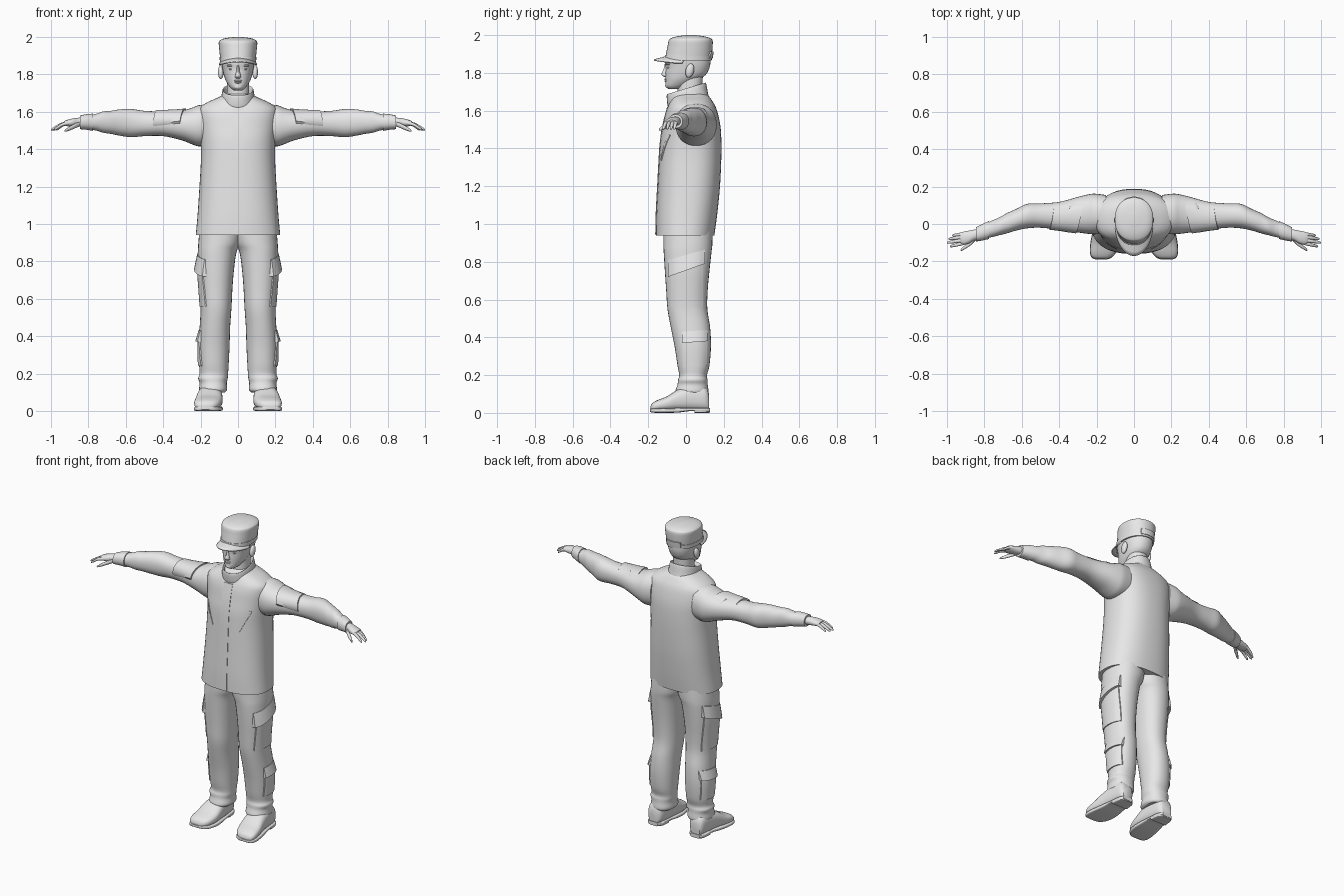
import bpy, bmesh
from math import sin, cos, pi, radians
from mathutils import Vector, Matrix
from mathutils.bvhtree import BVHTree

cube = bpy.data.objects.get("Cube")
if cube:
    bpy.data.objects.remove(cube, do_unlink=True)

GREY = (0.8, 0.8, 0.8, 1)
mat = bpy.data.materials.new("plain grey")
mat.use_nodes = True
mat.diffuse_color = GREY
mat.node_tree.nodes["Principled BSDF"].inputs["Base Color"].default_value = GREY


def finish(name, bm, fix=True):
    if fix:
        bmesh.ops.recalc_face_normals(bm, faces=bm.faces)
    me = bpy.data.meshes.new(name)
    bm.to_mesh(me)
    bm.free()
    me.materials.append(mat)
    ob = bpy.data.objects.new(name, me)
    bpy.context.collection.objects.link(ob)
    bpy.ops.object.select_all(action='DESELECT')
    ob.select_set(True)
    bpy.context.view_layer.objects.active = ob
    bpy.ops.object.shade_smooth_by_angle(angle=radians(42))
    return ob


def spline(rows, steps):
    """Smooth in-between rows that pass through the given ones."""
    out = []
    last = len(rows) - 1
    for i in range(last):
        a, b, c, d = (rows[min(max(k, 0), last)] for k in range(i - 1, i + 3))
        for s in range(steps):
            t = s / steps
            out.append([q + t / 2 * (r - p + t * (2 * p - 5 * q + 4 * r - w + t * (3 * (q - r) + w - p)))
                        for p, q, r, w in zip(a, b, c, d)])
    return out + [rows[last]]


def loft(name, axis, rows, power=2.2, sides=32, steps=4, shear=0, caps=True):
    """Rows are (position on axis, low u, high u, low v, high v)."""
    bm = bmesh.new()
    rings = []
    for t, u0, u1, v0, v1 in spline(rows, steps):
        ring = []
        for k in range(sides):
            a = 2 * pi * k / sides
            c, s = cos(a), sin(a)
            c = abs(c) ** (2 / power) * (1 if c > 0 else -1)
            s = abs(s) ** (2 / power) * (1 if s > 0 else -1)
            p = [(u0 + u1 + (u1 - u0) * c) / 2, (v0 + v1 + (v1 - v0) * s) / 2]
            p.insert(axis, t)
            p[2] += shear * p[1]
            ring.append(bm.verts.new(p))
        rings.append(ring)
    for r, q in zip(rings, rings[1:]):
        for k in range(sides):
            j = (k + 1) % sides
            bm.faces.new((r[k], r[j], q[j], q[k]))
    if caps:
        bm.faces.new(rings[0])
        bm.faces.new(rings[-1])
    return finish(name, bm)


def sym(rows):
    return [(z, -w, w, y0, y1) for z, w, y0, y1 in rows]


def ball(name, loc, size, turn=0):
    bm = bmesh.new()
    bmesh.ops.create_uvsphere(bm, u_segments=20, v_segments=12, radius=1)
    m = Matrix.Translation(loc) @ Matrix.Rotation(turn, 4, 'X') @ Matrix.Diagonal((*size, 1))
    bmesh.ops.transform(bm, matrix=m, verts=bm.verts)
    return finish(name, bm)


def patch(name, target, corners, d, t0, t1, n=10):
    """Panel laid on the target along d, rising from t0 at its top to t1 at its bottom."""
    me = target.data
    tree = BVHTree.FromPolygons([v.co for v in me.vertices], [p.vertices for p in me.polygons])
    a, b, c, e = (Vector(p) for p in corners)
    d = Vector(d).normalized()
    bm = bmesh.new()
    grid = []
    for i in range(n + 1):
        v = i / n
        row = []
        for j in range(n + 1):
            p = a.lerp(b, j / n).lerp(e.lerp(c, j / n), v)
            hit = tree.ray_cast(p - d * 0.3, d)[0] or tree.find_nearest(p)[0]
            row.append(bm.verts.new(hit - d * (t0 + (t1 - t0) * v)))
        grid.append(row)
    for r, q in zip(grid, grid[1:]):
        for j in range(n):
            bm.faces.new((r[j], r[j + 1], q[j + 1], q[j]))
    bm.normal_update()
    if sum((f.normal.dot(d) for f in bm.faces)) > 0:
        bmesh.ops.reverse_faces(bm, faces=bm.faces)
    edge = [e for e in bm.edges if e.is_boundary]
    new = bmesh.ops.extrude_edge_only(bm, edges=edge)["geom"]
    bmesh.ops.translate(bm, vec=d * (max(t0, t1) + 0.004), verts=[g for g in new if isinstance(g, bmesh.types.BMVert)])
    return finish(name, bm, False)


def mirror(ob):
    bm = bmesh.new()
    bm.from_mesh(ob.data)
    bmesh.ops.scale(bm, vec=(-1, 1, 1), verts=bm.verts)
    bmesh.ops.reverse_faces(bm, faces=bm.faces)
    finish(ob.name.replace("left", "right"), bm, False)


# Jacket body and collar
jacket = loft("jacket", 2, sym([
    (0.94, .226, -.16, .15), (1.05, .216, -.158, .165), (1.2, .206, -.15, .18), (1.35, .198, -.142, .187),
    (1.45, .2, -.135, .187), (1.52, .207, -.122, .182), (1.58, .212, -.11, .17), (1.62, .205, -.097, .157),
    (1.65, .165, -.083, .14), (1.675, .11, -.07, .122), (1.695, .07, -.05, .1)]), power=2.4, sides=48)
loft("collar", 2, sym([
    (1.62, .1, -.085, .125), (1.66, .092, -.098, .116), (1.71, .084, -.102, .107),
    (1.712, .077, -.094, .1), (1.66, .066, -.07, .09)]), shear=.3, caps=False)
FRONT = (0, 1, 0)
patch("front_placket", jacket, [(-.03, 0, 1.62), (.03, 0, 1.62), (.03, 0, .945), (-.03, 0, .945)], FRONT, .003, .003)
welt = patch("left_chest_welt", jacket, [(.15, 0, 1.475), (.162, 0, 1.47), (.1, 0, 1.335), (.088, 0, 1.34)],
             FRONT, .004, .004)
mirror(welt)

# Neck, head and face
loft("neck", 2, sym([(1.6, .065, -.04, .09), (1.68, .06, -.045, .085), (1.8, .06, -.04, .09)]))
loft("head", 2, sym([
    (1.715, .024, -.093, -.03), (1.73, .042, -.107, .005), (1.76, .062, -.108, .06), (1.79, .074, -.109, .105),
    (1.83, .083, -.108, .125), (1.87, .088, -.112, .13), (1.92, .085, -.09, .125)]))
loft("nose", 2, sym([(1.778, .009, -.115, -.08), (1.785, .017, -.125, -.08), (1.795, .015, -.13, -.08),
                     (1.82, .009, -.119, -.08), (1.85, .009, -.112, -.08)]), sides=12)
ball("upper_lip", (0, -.106, 1.766), (.021, .009, .005))
ball("lower_lip", (0, -.106, 1.757), (.018, .008, .005))
ball("chin", (0, -.096, 1.733), (.022, .014, .014))
for part, loc, size, turn in [
        ("left_ear", (.092, .02, 1.812), (.015, .022, .038), -.25),
        ("left_eye", (.034, -.092, 1.828), (.014, .009, .006), 0),
        ("left_brow", (.034, -.092, 1.847), (.025, .013, .007), 0)]:
    mirror(ball(part, loc, size, turn))

# Cap with band, back tab and brim
cap = loft("cap_crown", 2, sym([
    (1.87, .094, -.112, .132), (1.9, .097, -.106, .137), (1.94, .101, -.098, .141), (1.97, .103, -.092, .141),
    (1.982, .096, -.082, .132), (1.993, .07, -.05, .1), (2.0, .015, .0, .05)]), sides=40)
loft("cap_band", 2, sym([(1.866, .097, -.115, .136), (1.885, .098, -.113, .138), (1.892, .0985, -.111, .139)]), sides=40)
patch("cap_back_tab", cap, [(-.05, .1, 1.912), (.05, .1, 1.912), (.05, .1, 1.877), (-.05, .1, 1.877)],
      (0, -1, 0), .008, .008)
bm = bmesh.new()
strips = []
for i in range(25):
    a = radians(-80 + 160 * i / 24)
    s, c = sin(a), cos(a)
    strips.append([bm.verts.new((s * (.09 + .012 * k), .01 - c * (.105 + .075 * k),
                                 1.888 - .02 * k - .018 * s * s)) for k in (0, .35, .7, 1)])
for r, q in zip(strips, strips[1:]):
    for k in range(3):
        bm.faces.new((r[k], r[k + 1], q[k + 1], q[k]))
brim = finish("cap_brim", bm)
solid = brim.modifiers.new("thickness", 'SOLIDIFY')
solid.thickness = .007
solid.offset = 0

# Sleeves, cuffs and sleeve pockets
sleeve = loft("left_sleeve", 0, [
    (.15, -.05, .155, 1.42, 1.64), (.21, -.055, .162, 1.415, 1.635), (.25, -.052, .157, 1.428, 1.62),
    (.3, -.045, .145, 1.447, 1.608), (.4, -.03, .118, 1.47, 1.602), (.5, -.02, .11, 1.47, 1.605),
    (.57, -.023, .108, 1.464, 1.615), (.63, -.035, .08, 1.472, 1.613), (.68, -.05, .058, 1.482, 1.605),
    (.72, -.06, .035, 1.488, 1.602), (.76, -.07, .018, 1.5, 1.588), (.82, -.083, -.01, 1.51, 1.578)])
mirror(sleeve)
mirror(loft("left_cuff", 0, [(.775, -.08, .016, 1.498, 1.59), (.81, -.088, .0, 1.504, 1.587),
                             (.845, -.094, -.018, 1.507, 1.58)]))
DOWN = (0, .55, -.83)
mirror(patch("left_sleeve_pocket", sleeve, [(.275, .085, 1.63), (.425, .08, 1.63), (.455, -.04, 1.55), (.31, -.05, 1.55)],
             DOWN, .008, .014))

# Hands
mirror(loft("left_palm", 0, [
    (.82, -.08, -.025, 1.522, 1.568), (.855, -.088, -.03, 1.52, 1.568), (.885, -.105, -.036, 1.52, 1.564),
    (.915, -.11, -.042, 1.523, 1.556), (.93, -.1, -.05, 1.528, 1.55)], sides=20))
fingers = [("little", -.051, -.062, .972), ("ring", -.067, -.08, .992), ("middle", -.084, -.1, 1.0),
           ("index", -.1, -.12, .984)]
for finger, ya, yb, tip in fingers:
    rows = []
    for f, drop, r in [(0, 0, .009), (.45, .008, .0095), (.8, .026, .008), (.95, .034, .006), (1, .036, .002)]:
        y, z = ya + (yb - ya) * f, 1.54 - drop
        rows.append((.9 + (tip - .9) * f, y - r, y + r, z - r, z + r))
    mirror(loft("left_%s_finger" % finger, 0, rows, sides=12))
mirror(loft("left_thumb", 0, [
    (.845, -.088, -.06, 1.522, 1.548), (.87, -.112, -.085, 1.512, 1.538), (.9, -.132, -.11, 1.5, 1.522),
    (.92, -.143, -.128, 1.494, 1.508), (.927, -.142, -.136, 1.496, 1.502)], sides=12))

# Trousers with thigh and shin pockets
leg = loft("left_trouser_leg", 2, [
    (.1, .07, .198, -.045, .112), (.115, .058, .208, -.056, .119), (.15, .06, .205, -.045, .115),
    (.175, .055, .213, -.042, .114), (.2, .053, .205, -.036, .111), (.25, .05, .208, -.045, .124),
    (.35, .045, .211, -.06, .132), (.45, .042, .205, -.08, .128), (.55, .035, .2, -.098, .113),
    (.65, .03, .206, -.105, .115), (.75, .022, .213, -.112, .124), (.85, .008, .214, -.118, .135),
    (.9, -.015, .212, -.12, .14), (.98, -.03, .205, -.12, .14)])
mirror(leg)
SIDE = (-1, 0, 0)


def side_panel(name, y0, y1, top, low, t0, t1):
    """Panel on the outer leg; top and low are heights at its front and back ends."""
    corners = [(.2, y0, top[0]), (.2, y1, top[1]), (.2, y1, low[1]), (.2, y0, low[0])]
    mirror(patch(name, leg, corners, SIDE, t0, t1))


side_panel("left_thigh_pocket", -.08, .09, (.78, .82), (.56, .56), .006, .006)
side_panel("left_thigh_flap", -.095, .1, (.81, .865), (.72, .79), .004, .022)
side_panel("left_shin_pocket", -.015, .11, (.4, .4), (.24, .25), .007, .007)
side_panel("left_shin_flap", -.02, .115, (.43, .44), (.37, .38), .004, .018)

# Boots: upper, sole and heel block
mirror(loft("left_boot", 1, [
    (.122, .12, .185, .01, .1), (.1, .1, .2, .01, .14), (.03, .088, .21, .01, .145), (-.04, .083, .22, .01, .125),
    (-.1, .084, .231, .01, .088), (-.15, .098, .234, .01, .068), (-.178, .122, .224, .01, .052),
    (-.188, .15, .2, .014, .034)], power=2.6))
mirror(loft("left_sole", 1, [
    (.126, .118, .187, .006, .026), (.1, .098, .202, .006, .026), (.03, .09, .21, .01, .026),
    (-.04, .083, .222, .002, .026), (-.1, .082, .233, 0, .024), (-.15, .095, .236, 0, .024),
    (-.18, .12, .226, .002, .024), (-.191, .15, .2, .007, .022)], power=5))
mirror(loft("left_heel", 1, [(.124, .12, .185, 0, .02), (.1, .099, .201, 0, .02), (.045, .092, .208, 0, .02)], power=5))
